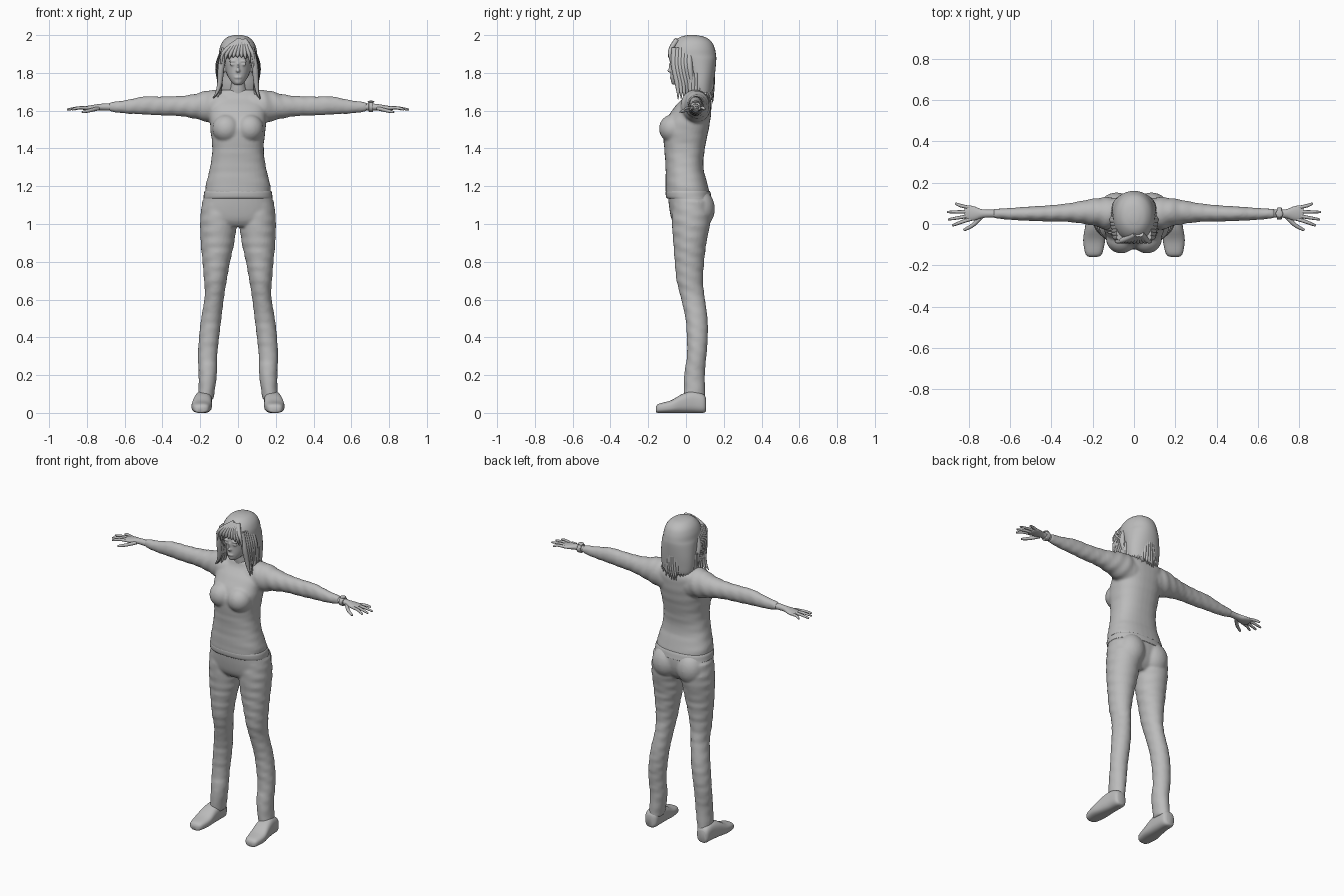
import bpy, bmesh, math, random
from mathutils import Matrix, Vector

random.seed(4)
cube = bpy.data.objects.get("Cube")
if cube:
    bpy.data.objects.remove(cube)

grey = bpy.data.materials.new("plain grey")
grey.use_nodes = True
COLOUR = (0.5, 0.5, 0.5, 1)
grey.diffuse_color = COLOUR
grey.node_tree.nodes["Principled BSDF"].inputs["Base Color"].default_value = COLOUR


def spline(rows, steps=4):
    """Catmull-Rom interpolation of rows of any length."""
    out = []
    for i in range(len(rows) - 1):
        a, b, c, d = (Vector(rows[min(max(k, 0), len(rows) - 1)]) for k in range(i - 1, i + 3))
        for s in range(steps):
            t = s / steps
            out.append(b + (c - a) * t / 2 + (a * 2 - b * 5 + c * 4 - d) * t ** 2 / 2
                       + (b * 3 - a - c * 3 + d) * t ** 3 / 2)
    return out + [Vector(rows[-1])]


def loft(bm, axis, rows, side=1, power=2.0, fold=0.0, sides=36):
    """Skin rows of (position, low, high, low, high) along an axis; side=-1 mirrors x."""
    rings = []
    for t, u0, u1, v0, v1 in spline(rows):
        ring = []
        for k in range(sides):
            ang = math.tau * k / sides
            c, s = math.cos(ang), math.sin(ang)
            swell = 1 + fold * math.sin(95 * t + 3 * s + c)
            u = (u0 + u1) / 2 + (u1 - u0) / 2 * math.copysign(abs(c) ** (2 / power), c) * swell
            v = (v0 + v1) / 2 + (v1 - v0) / 2 * math.copysign(abs(s) ** (2 / power), s) * swell
            x, y, z = {"x": (t, u, v), "y": (u, t, v), "z": (u, v, t)}[axis]
            ring.append(bm.verts.new((x * side, y, max(z, 0))))
        rings.append(ring)
    for a, b in zip(rings, rings[1:]):
        for k in range(sides):
            n = (k + 1) % sides
            bm.faces.new((a[k], a[n], b[n], b[k]))
    bm.faces.new(rings[0])
    bm.faces.new(rings[-1])


def even(rows):
    """Expand (position, half width, front, back) to a centred loft row."""
    return [(t, -w, w, f, b) for t, w, f, b in rows]


def blob(bm, centre, radii):
    bmesh.ops.create_uvsphere(bm, u_segments=24, v_segments=14, radius=1,
                              matrix=Matrix.Translation(centre) @ Matrix.Diagonal((*radii, 1)))


def finish(name, bm, voxel=0, relax=4):
    """Turn a bmesh into an object; a voxel size fuses its pieces."""
    bmesh.ops.recalc_face_normals(bm, faces=bm.faces)
    mesh = bpy.data.meshes.new(name)
    bm.to_mesh(mesh)
    bm.free()
    mesh.shade_smooth()
    mesh.materials.append(grey)
    obj = bpy.data.objects.new(name, mesh)
    bpy.context.collection.objects.link(obj)
    if voxel:
        fuse = obj.modifiers.new("fuse", "REMESH")
        fuse.mode = "VOXEL"
        fuse.voxel_size = voxel
        fuse.use_smooth_shade = True
        obj.modifiers.new("relax", "SMOOTH").iterations = relax
    return obj


def strands(name, paths, round_tip=False):
    """Tapered tubes; each path is (points, radius)."""
    curve = bpy.data.curves.new(name, "CURVE")
    curve.dimensions = "3D"
    curve.bevel_depth = 1
    curve.bevel_resolution = 2
    curve.use_fill_caps = True
    for points, radius in paths:
        path = spline(points)
        line = curve.splines.new("POLY")
        line.points.add(len(path) - 1)
        for i, (dot, co) in enumerate(zip(line.points, path)):
            t = i / (len(path) - 1)
            dot.co = (*co, 1)
            dot.radius = radius * (1 - 0.45 * t ** 3 if round_tip else 1.02 - t ** 2)
        line.use_smooth = True
    curve.materials.append(grey)
    obj = bpy.data.objects.new(name, curve)
    bpy.context.collection.objects.link(obj)


SIDES = (("left", 1), ("right", -1))

# Sweater: torso, bust and sleeves fused together
top = bmesh.new()
loft(top, "z", even([(1.15, .172, -.105, .125), (1.2, .172, -.108, .117), (1.3, .148, -.108, .092),
                     (1.4, .136, -.115, .1), (1.5, .146, -.122, .12), (1.56, .15, -.1, .13),
                     (1.62, .155, -.06, .135), (1.67, .15, -.015, .13), (1.71, .09, .0, .105)]),
     power=2.4, fold=.008)
for _, s in SIDES:
    blob(top, (.062 * s, -.07, 1.505), (.074, .073, .075))
    loft(top, "x", [(.06, -.03, .125, 1.52, 1.7), (.13, -.03, .13, 1.53, 1.71),
                    (.18, -.012, .125, 1.545, 1.702), (.24, 0, .115, 1.56, 1.686),
                    (.32, .01, .1, 1.572, 1.677), (.42, .012, .09, 1.575, 1.675),
                    (.5, .015, .085, 1.58, 1.675), (.6, .02, .078, 1.585, 1.655),
                    (.68, .028, .073, 1.595, 1.645)], s, fold=.03)
finish("sweater", top, .008)

# Trousers: hips, seat and legs fused together
legs = bmesh.new()
loft(legs, "z", even([(1.2, .16, -.095, .11), (1.15, .178, -.095, .13), (1.08, .194, -.088, .13),
                      (1.02, .19, -.075, .11), (.985, .14, -.05, .08)]), power=2.3)
for _, s in SIDES:
    blob(legs, (.085 * s, .075, 1.08), (.085, .078, .1))
    loft(legs, "z", [(1.12, .01, .19, -.07, .12), (1.02, .006, .2, -.075, .13), (.9, .02, .197, -.067, .108),
                     (.8, .042, .188, -.06, .096), (.7, .06, .18, -.05, .09), (.62, .073, .176, -.03, .098),
                     (.5, .088, .195, -.003, .114), (.4, .1, .207, .004, .116), (.3, .11, .212, .005, .108),
                     (.2, .112, .208, -.01, .1), (.07, .13, .212, -.012, .102)], s, fold=.025)
finish("trousers", legs, .008)

# Waistband
band = bmesh.new()
loft(band, "z", even([(1.135, .183, -.1, .136), (1.145, .182, -.106, .134), (1.165, .18, -.108, .13),
                      (1.175, .176, -.106, .126)]), power=2.35)
finish("sweater_hem", band)

# Shoes
for label, s in SIDES:
    shoe = bmesh.new()
    loft(shoe, "y", [(-.16, .18, .215, .005, .03), (-.145, .155, .235, 0, .048), (-.08, .14, .246, 0, .066),
                     (-.02, .138, .238, 0, .1), (.04, .138, .228, 0, .115), (.09, .142, .222, 0, .1),
                     (.105, .16, .21, .008, .08)], s, power=2.7)
    finish(label + "_shoe", shoe)

# Hands: palm, four fingers and a thumb
for label, s in SIDES:
    palm = bmesh.new()
    loft(palm, "x", [(.66, .03, .07, 1.6, 1.64), (.73, .03, .07, 1.602, 1.636), (.77, .018, .084, 1.6, 1.63),
                     (.8, .016, .09, 1.6, 1.625), (.82, .025, .084, 1.604, 1.621)], s)
    finish(label + "_palm", palm)
    fingers = []
    for root, tip, reach in ((.024, -.008, .88), (.042, .022, .9), (.06, .058, .905), (.078, .1, .865)):
        mid = (root + tip) / 2
        fingers.append(([(.79 * s, root, 1.613), (.84 * s, mid, 1.615), (reach * s, tip, 1.606)], .0088))
    fingers.append(([(.74 * s, .035, 1.612), (.78 * s, -.005, 1.602), (.825 * s, -.03, 1.592)], .0105))
    strands(label + "_fingers", fingers, round_tip=True)

# Wristwatch on the left arm
watch = bmesh.new()
loft(watch, "x", [(.692, .024, .077, 1.595, 1.645), (.696, .022, .079, 1.593, 1.648),
                  (.712, .022, .079, 1.593, 1.647), (.716, .024, .077, 1.595, 1.644)])
blob(watch, (.704, .05, 1.647), (.018, .018, .006))
finish("wristwatch", watch)

# Neck, face and ears fused into one head
head = bmesh.new()
loft(head, "z", even([(1.62, .075, -.01, .11), (1.68, .06, -.005, .1), (1.72, .046, -.01, .09),
                      (1.8, .045, -.015, .09)]))
loft(head, "z", even([(1.738, .018, -.07, -.03), (1.75, .034, -.078, .02), (1.78, .053, -.081, .06),
                      (1.82, .066, -.081, .09), (1.87, .072, -.082, .1), (1.93, .066, -.07, .1)]))
blob(head, (0, -.084, 1.812), (.011, .016, .01))
blob(head, (0, -.078, 1.835), (.007, .014, .026))
blob(head, (0, -.079, 1.776), (.02, .007, .006))
blob(head, (0, -.066, 1.752), (.018, .013, .012))
for _, s in SIDES:
    blob(head, (.03 * s, -.076, 1.845), (.015, .006, .007))
    blob(head, (.03 * s, -.077, 1.862), (.02, .008, .005))
    blob(head, (.073 * s, .02, 1.83), (.012, .02, .032))
finish("head", head, .005, 2)

# Hair cap: a dome over the skull that falls behind the face
cap = bmesh.new()
loft(cap, "z", even([(2, .02, .01, .05), (1.99, .055, -.03, .1), (1.965, .082, -.062, .135),
                     (1.93, .097, -.083, .152), (1.895, .102, -.085, .159), (1.865, .105, -.045, .16),
                     (1.8, .108, -.005, .154), (1.74, .108, .005, .147), (1.69, .1, .02, .14),
                     (1.67, .085, .04, .125)]), power=2.1)
finish("hair_cap", cap)

# Loose ends around the sides and back
ends = []
for i in range(26):
    ang = math.pi * (i / 25 * 1.1 - .05)
    c, s = math.cos(ang), math.sin(ang)
    jitter = random.uniform(-.02, .02)
    ends.append(([(.096 * c, .04 + .1 * s, 1.8), (.1 * c, .04 + .1 * s, 1.72),
                  ((.118 + jitter / 3) * c + jitter / 2, .04 + .102 * s, 1.655 + jitter)], .015))
strands("hair_ends", ends)

# Side locks framing the face, then a swept fringe
locks = []
for _, s in SIDES:
    for i in range(6):
        y = -.062 + .016 * i
        flick = random.uniform(-.012, .012)
        locks.append(([(.068 * s, y, 1.93), ((.088 + .003 * i) * s, y, 1.84), (.096 * s, y + .015, 1.75),
                       ((.1 + flick) * s, y + .02, 1.7), ((.112 + flick * 2) * s, y + .02, 1.655 + flick)], .018))
for i in range(9):
    f = i / 8
    x = -.085 + .165 * f
    fall = 1.8 + .09 * math.sin(math.pi * f) ** .7
    locks.append(([(.02 + .03 * (f - .5), -.05, 1.972), (.02 + (x - .02) * .7, -.078, 1.93),
                   (x, -.088 + .5 * x * x, 1.89), (x * 1.06, -.086 + x * x * 3, fall)], .014))
strands("hair_locks", locks)
